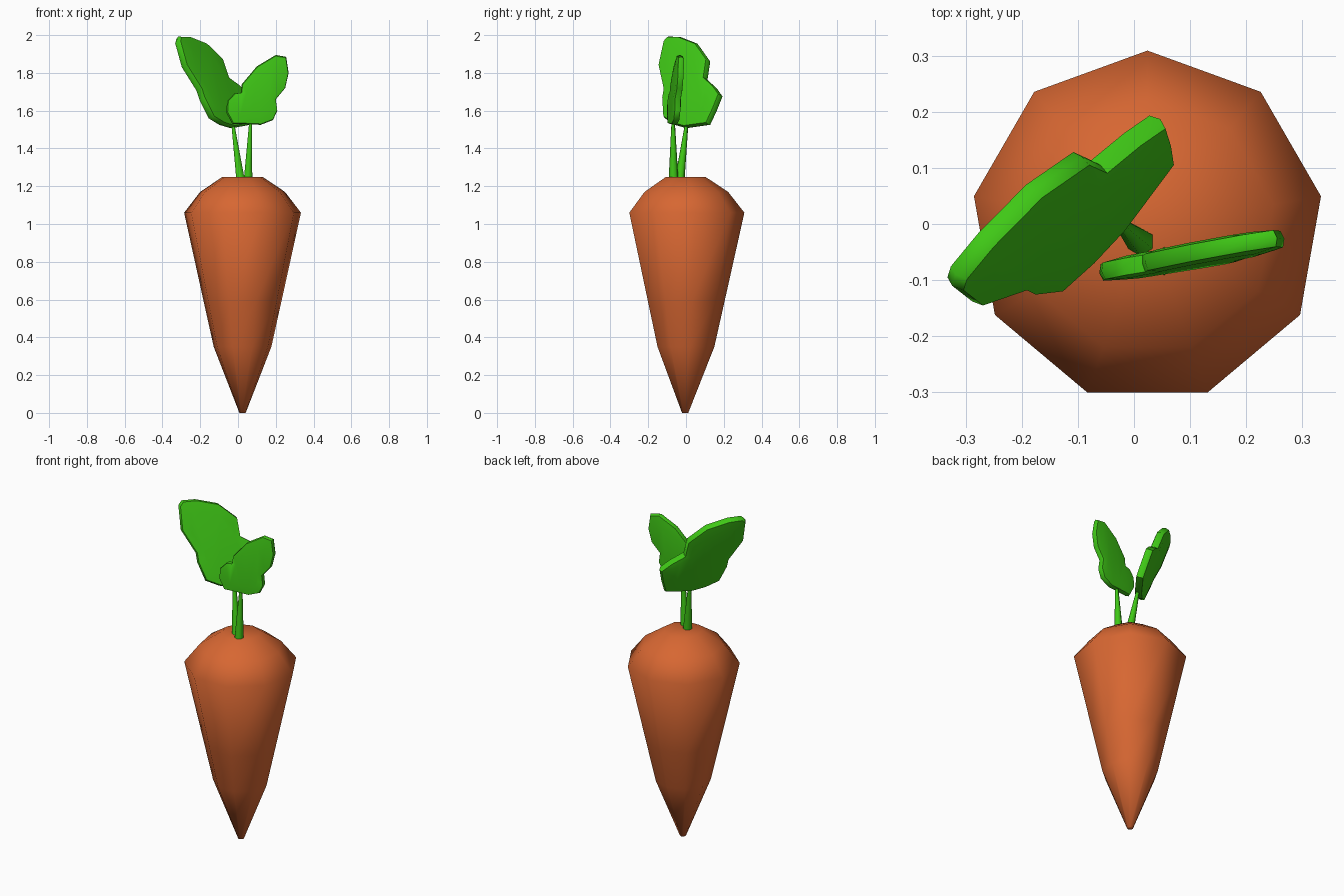
import bpy, bmesh, math
from mathutils import Vector

if "Cube" in bpy.data.objects:
    bpy.data.objects.remove(bpy.data.objects["Cube"])


def material(name, color):
    m = bpy.data.materials.new(name)
    m.diffuse_color = (*color, 1)
    m.use_nodes = True
    m.node_tree.nodes["Principled BSDF"].inputs["Base Color"].default_value = m.diffuse_color
    return m


ORANGE = material("carrot orange", (0.68, 0.135, 0.032))
GREEN = material("leaf green", (0.05, 0.58, 0.008))


def finish(name, bm, mat, angle):
    bmesh.ops.recalc_face_normals(bm, faces=bm.faces)
    me = bpy.data.meshes.new(name)
    bm.to_mesh(me)
    bm.free()
    me.materials.append(mat)
    ob = bpy.data.objects.new(name, me)
    bpy.context.collection.objects.link(ob)
    bpy.ops.object.select_all(action='DESELECT')
    ob.select_set(True)
    bpy.context.view_layer.objects.active = ob
    bpy.ops.object.shade_smooth_by_angle(angle=math.radians(angle))


def skin(name, rings, mat, angle):
    """Bridge closed rings of points and cap both ends."""
    bm = bmesh.new()
    loops = [[bm.verts.new(p) for p in r] for r in rings]
    n = len(loops[0])
    for a, b in zip(loops, loops[1:]):
        for i in range(n):
            j = (i + 1) % n
            bm.faces.new((a[i], a[j], b[j], b[i]))
    caps = [bm.faces.new(loops[0]), bm.faces.new(loops[-1])]
    bmesh.ops.triangulate(bm, faces=caps)
    finish(name, bm, mat, angle)


def ring(cx, cy, z, r, sides, turn=math.pi / 2):
    return [Vector((cx + r * math.cos(turn + 2 * math.pi * i / sides),
                    cy + r * math.sin(turn + 2 * math.pi * i / sides), z))
            for i in range(sides)]


# Nine-sided root with domed shoulder
profile = [(0, 0.017), (0.35, 0.155), (0.59, 0.209), (1.06, 0.314),
           (1.17, 0.228), (1.25, 0.107)]
skin("carrot_root", [ring(0.024, -0.005, z, r, 9) for z, r in profile], ORANGE, 80)


# Tapered stems
def stem(name, base, tip):
    b, t = Vector(base), Vector(tip)
    rings = []
    for f, r in ((0, 0.026), (0.5, 0.017), (1, 0.008)):
        p = b.lerp(t, f)
        rings.append(ring(p.x, p.y, p.z, r, 6))
    skin(name, rings, GREEN, 70)


stem("stem_large", (0.014, -0.034, 1.23), (-0.03, 0.006, 1.55))
stem("stem_small", (0.053, -0.066, 1.23), (0.068, -0.068, 1.56))


# Two-lobed leaf plates, slightly puffed on both faces
def leaf(name, points, thick):
    pts = [Vector(p) for p in points]
    mid = sum(pts, Vector()) / len(pts)
    n = Vector()
    for a, b in zip(pts, pts[1:] + pts[:1]):
        n += (a - mid).cross(b - mid)
    n.normalize()
    rings = [[mid + (p - mid) * s + n * h * thick for p in pts]
             for s, h in ((0.72, -1), (0.97, -0.75), (1, 0), (0.97, 0.75), (0.72, 1))]
    skin(name, rings, GREEN, 50)


large = [(-0.11, 1.97), (-0.138, 1.84), (-0.11, 1.71), (-0.118, 1.66), (-0.112, 1.56),
         (-0.06, 1.525), (0.0, 1.508), (0.12, 1.525), (0.155, 1.6), (0.187, 1.68),
         (0.155, 1.725), (0.105, 1.77), (0.12, 1.87), (0.06, 1.955), (-0.03, 1.99),
         (-0.09, 1.992)]
leaf("leaf_large", [(-0.12 + 0.81 * (y + 0.008) - 0.45 * (z - 1.7), y, z)
                    for y, z in large], 0.026)

small = [(0.02, 1.74), (0.1, 1.835), (0.2, 1.895), (0.255, 1.885), (0.268, 1.8),
         (0.25, 1.72), (0.2, 1.66), (0.208, 1.6), (0.185, 1.55), (0.12, 1.525),
         (0.05, 1.528), (-0.03, 1.53), (-0.062, 1.59), (-0.058, 1.65), (-0.02, 1.69),
         (0.015, 1.695)]
leaf("leaf_small", [(x, -0.057 + 0.16 * (x - 0.1) + 0.04 * (z - 1.7), z)
                    for x, z in small], 0.02)
